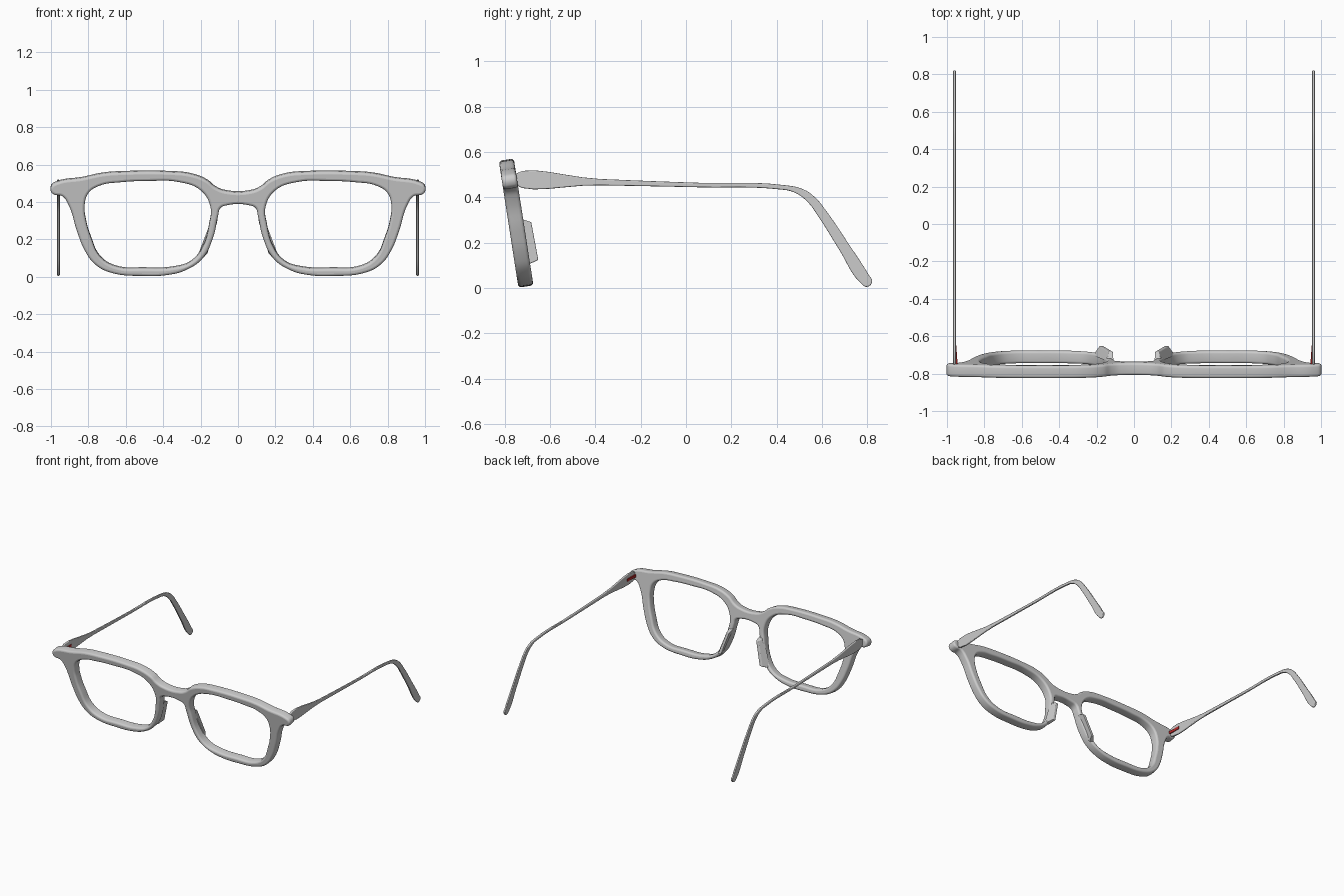
import bpy, math
from mathutils import Vector

if "Cube" in bpy.data.objects:
    bpy.data.objects.remove(bpy.data.objects["Cube"])

TILT = math.atan(0.155)


def outline_solid(name, loops, thickness, bevel, location, rotation, res=6):
    """Smooth closed outlines (holes allowed) turned into a rounded-edge slab."""
    cu = bpy.data.curves.new(name, 'CURVE')
    cu.dimensions = '2D'
    cu.fill_mode = 'BOTH'
    cu.extrude = thickness / 2 - bevel
    cu.bevel_depth = bevel
    cu.bevel_resolution = 3
    cu.offset = -bevel
    cu.resolution_u = res
    for pts in loops:
        sp = cu.splines.new('BEZIER')
        sp.bezier_points.add(len(pts) - 1)
        for bp, (x, y) in zip(sp.bezier_points, pts):
            bp.co = (x, y, 0)
            bp.handle_left_type = bp.handle_right_type = 'AUTO'
        sp.use_cyclic_u = True
    ob = bpy.data.objects.new(name, cu)
    bpy.context.collection.objects.link(ob)
    ob.location = location
    ob.rotation_euler = rotation
    bpy.ops.object.select_all(action='DESELECT')
    ob.select_set(True)
    bpy.context.view_layer.objects.active = ob
    bpy.ops.object.convert(target='MESH')
    ob = bpy.context.view_layer.objects.active
    ob.name = name
    bpy.ops.object.shade_smooth_by_angle(angle=math.radians(40))
    return ob


def solid(name, verts, faces, bevel=0.0, material=None):
    me = bpy.data.meshes.new(name)
    me.from_pydata(verts, [], faces)
    ob = bpy.data.objects.new(name, me)
    bpy.context.collection.objects.link(ob)
    if material:
        me.materials.append(material)
    if bevel:
        m = ob.modifiers.new('soft_edges', 'BEVEL')
        m.width = bevel
        m.segments = 2
    return ob


def flip(pts):
    return [(-x, z) for x, z in reversed(pts)]


# Front frame: half outline from bridge top, round the rim, to bridge underside
half = [(0.07, 0.462), (0.12, 0.482), (0.165, 0.518), (0.25, 0.551), (0.37, 0.563),
        (0.6, 0.563), (0.72, 0.555), (0.83, 0.532), (0.975, 0.506), (0.999, 0.488),
        (0.999, 0.457), (0.982, 0.442), (0.94, 0.434), (0.905, 0.385), (0.862, 0.25),
        (0.82, 0.145), (0.77, 0.075), (0.69, 0.028), (0.5, 0.007), (0.38, 0.012),
        (0.28, 0.038), (0.19, 0.1), (0.134, 0.21), (0.106, 0.33), (0.094, 0.37),
        (0.065, 0.384)]
lens = [(0.82, 0.385), (0.8, 0.45), (0.74, 0.49), (0.63, 0.508), (0.48, 0.515),
        (0.32, 0.51), (0.2, 0.465), (0.147, 0.375), (0.155, 0.28), (0.187, 0.166),
        (0.25, 0.085), (0.337, 0.055), (0.5, 0.048), (0.66, 0.06), (0.738, 0.112),
        (0.786, 0.214), (0.813, 0.305)]
c = math.cos(TILT)
loops = [[(x, z / c) for x, z in loop] for loop in (half + flip(half), lens, flip(lens))]
outline_solid('front_frame', loops, 0.067, 0.014, (0, -0.7055, 0),
              (math.pi / 2 + TILT, 0, 0))

# Temple arms: side profile (y, z) given a thin thickness
arm = [(-0.76, 0.499), (-0.383, 0.481), (0.057, 0.464), (0.43, 0.454), (0.52, 0.434),
       (0.573, 0.396), (0.62, 0.338), (0.718, 0.194), (0.808, 0.055), (0.822, 0.028),
       (0.799, 0.005), (0.77, 0.022), (0.674, 0.172), (0.586, 0.312), (0.533, 0.383),
       (0.476, 0.422), (0.41, 0.435), (0.057, 0.444), (-0.383, 0.453), (-0.76, 0.46)]

red = bpy.data.materials.new('hinge_red')
red.diffuse_color = (0.45, 0.02, 0.02, 1)
red.use_nodes = True
red.node_tree.nodes["Principled BSDF"].inputs["Base Color"].default_value = red.diffuse_color
box_faces = [(0, 1, 2, 3), (7, 6, 5, 4), (0, 4, 5, 1), (1, 5, 6, 2), (2, 6, 7, 3), (3, 7, 4, 0)]

for s, side in ((-1, 'left'), (1, 'right')):
    outline_solid(side + '_temple_arm', [arm], 0.014, 0.005, (s * 0.96, 0, 0),
                  (math.pi / 2, 0, math.pi / 2))

    faces = [f[::-1] for f in box_faces] if s < 0 else box_faces

    # Nose pad: tapered block behind the nose side of the rim
    base = [(0.108, -0.735, 0.308), (0.142, -0.735, 0.308),
            (0.222, -0.703, 0.10), (0.185, -0.703, 0.10)]
    rear = [(0.112, -0.683, 0.29), (0.135, -0.683, 0.29),
            (0.185, -0.652, 0.123), (0.163, -0.652, 0.123)]
    solid(side + '_nose_pad', [(s * x, y, z) for x, y, z in base + rear],
          [f[::-1] for f in faces], 0.004)

    # Hinge: red wedge on the inner face of the arm
    wedge = [(x, y, z) for z in (0.468, 0.488) for x, y in
             ((0.955, -0.75), (0.943, -0.75), (0.95, -0.65), (0.955, -0.65))]
    solid(side + '_hinge', [(s * x, y, z) for x, y, z in wedge], faces, 0, red)

# Consistent outward normals on the small solids
import bmesh
for ob in bpy.data.objects:
    if 'pad' in ob.name or 'hinge' in ob.name:
        bm = bmesh.new()
        bm.from_mesh(ob.data)
        bmesh.ops.recalc_face_normals(bm, faces=bm.faces)
        bm.to_mesh(ob.data)
        bm.free()
